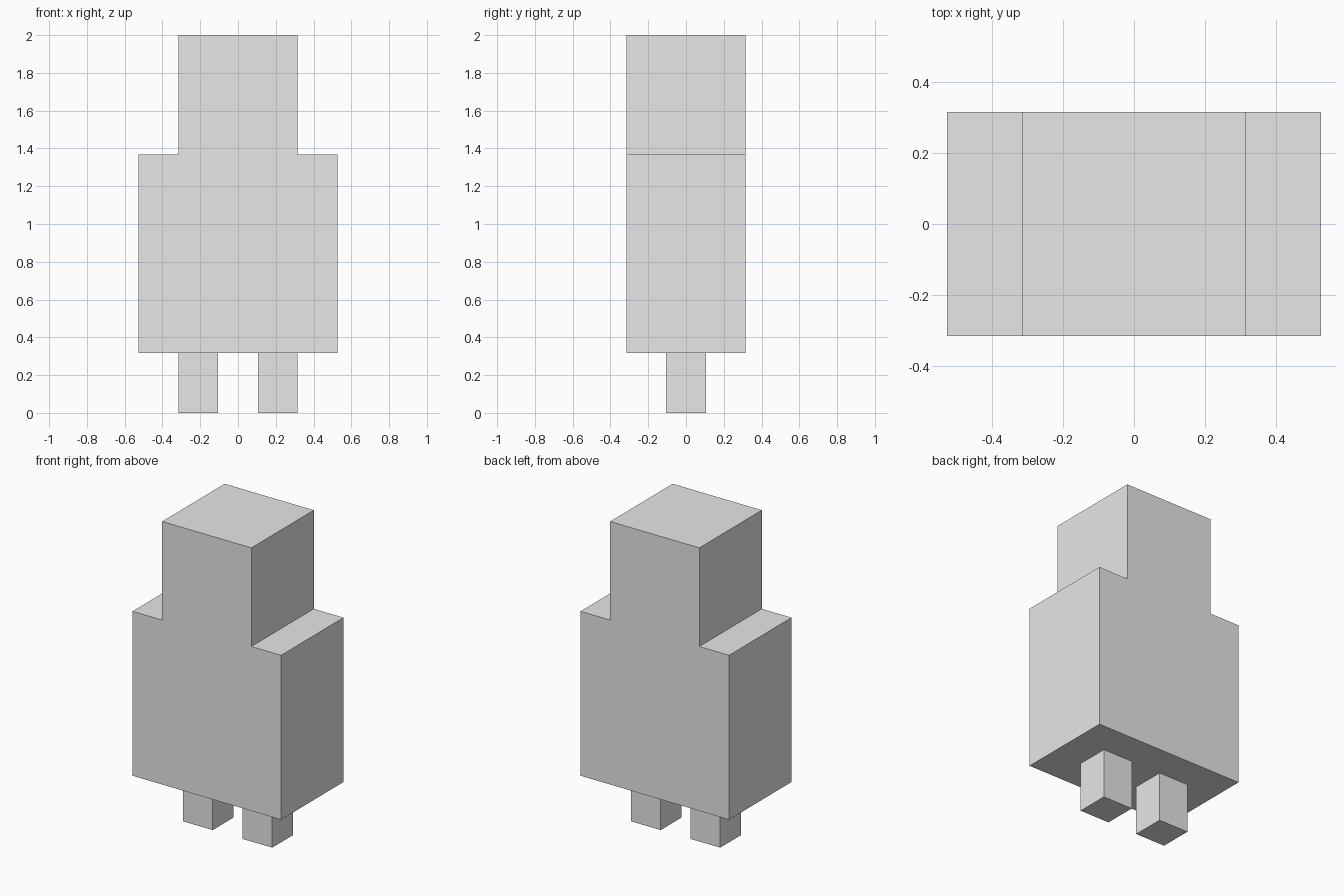
import bpy
import bmesh

cube = bpy.data.objects.get("Cube")
if cube:
    bpy.data.objects.remove(cube, do_unlink=True)

U = 2 / 19  # block unit: the figure is 19 units tall

grey = bpy.data.materials.new("plain_grey")
grey.use_nodes = True
grey.diffuse_color = (0.8, 0.8, 0.8, 1)
grey.node_tree.nodes["Principled BSDF"].inputs["Base Color"].default_value = grey.diffuse_color


def extrude_profile(name, profile, half_depth):
    """Front outline in block units (x, z), extruded along y."""
    bm = bmesh.new()
    face = bm.faces.new([bm.verts.new((x * U, -half_depth * U, z * U)) for x, z in profile])
    result = bmesh.ops.extrude_face_region(bm, geom=[face])
    moved = [v for v in result["geom"] if isinstance(v, bmesh.types.BMVert)]
    bmesh.ops.translate(bm, vec=(0, 2 * half_depth * U, 0), verts=moved)
    bmesh.ops.recalc_face_normals(bm, faces=bm.faces)
    mesh = bpy.data.meshes.new(name)
    bm.to_mesh(mesh)
    bm.free()
    mesh.materials.append(grey)
    obj = bpy.data.objects.new(name, mesh)
    bpy.context.collection.objects.link(obj)
    return obj


# Body and head as one stepped block
right_half = [(5, 3), (5, 13), (3, 13), (3, 19)]
left_half = [(-x, z) for x, z in reversed(right_half)]
extrude_profile("body_and_head", right_half + left_half, 3)

# Short square legs
for name, x in (("left_leg", 2), ("right_leg", -2)):
    extrude_profile(name, [(x - 1, 0), (x + 1, 0), (x + 1, 3), (x - 1, 3)], 1)
